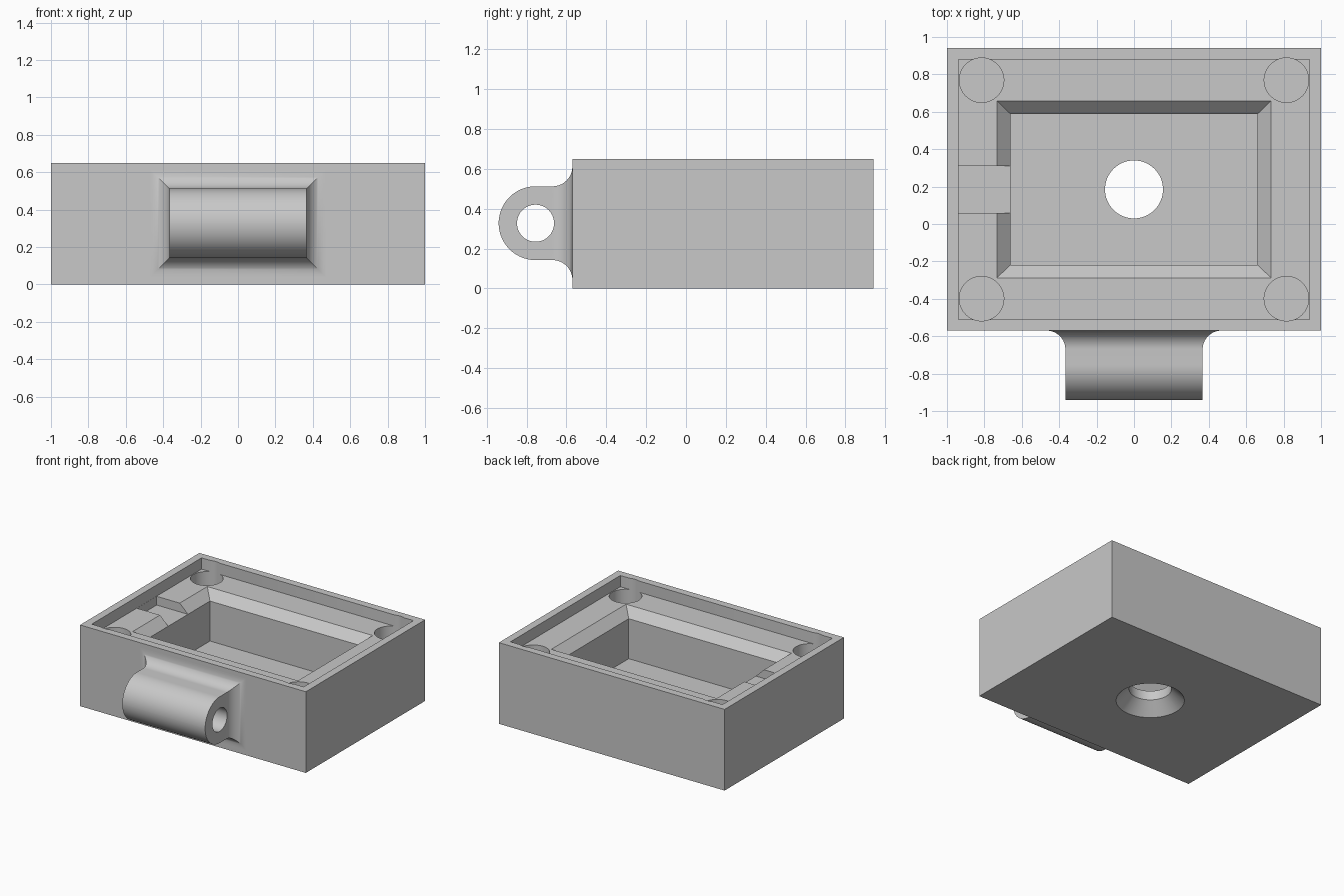
import bpy
import bmesh
from math import sin, cos, pi, sqrt, radians
from mathutils import Matrix, Vector

if "Cube" in bpy.data.objects:
    bpy.data.objects.remove(bpy.data.objects["Cube"], do_unlink=True)

grey = bpy.data.materials.new("light_grey")
grey.use_nodes = True
grey.diffuse_color = (0.58, 0.58, 0.58, 1)
grey.node_tree.nodes["Principled BSDF"].inputs["Base Color"].default_value = grey.diffuse_color

HEIGHT, MID_Y = 0.65, 0.185
LEDGE, SILL, FLOOR = 0.56, 0.49, 0.17


def finish(name, bm):
    bmesh.ops.remove_doubles(bm, verts=bm.verts, dist=0.0001)
    bmesh.ops.recalc_face_normals(bm, faces=bm.faces)
    mesh = bpy.data.meshes.new(name)
    bm.to_mesh(mesh)
    bm.free()
    mesh.materials.append(grey)
    obj = bpy.data.objects.new(name, mesh)
    bpy.context.collection.objects.link(obj)
    return obj


def loft(name, sections):
    """Bridge a list of closed sections (lists of points) and cap both ends."""
    bm = bmesh.new()
    rings = [[bm.verts.new(p) for p in s] for s in sections]
    n = len(rings[0])
    for a, b in zip(rings, rings[1:]):
        for i in range(n):
            j = (i + 1) % n
            bm.faces.new((a[i], a[j], b[j], b[i]))
    bm.faces.new(rings[0])
    bm.faces.new(rings[-1])
    return finish(name, bm)


def rect(hx, hy, z, cx=0, cy=MID_Y):
    return [Vector((cx + sx * hx, cy + sy * hy, z))
            for sx, sy in ((-1, -1), (1, -1), (1, 1), (-1, 1))]


def circle(r, z, cx=0, cy=MID_Y, n=64):
    return [Vector((cx + r * cos(2 * pi * i / n), cy + r * sin(2 * pi * i / n), z))
            for i in range(n)]


def cut(target, cutter):
    mod = target.modifiers.new("cut", "BOOLEAN")
    mod.operation, mod.solver, mod.object = "DIFFERENCE", "EXACT", cutter
    bpy.context.view_layer.update()
    with bpy.context.temp_override(object=target, active_object=target):
        bpy.ops.object.modifier_apply(modifier=mod.name)
    bpy.data.objects.remove(cutter, do_unlink=True)


# Housing block
housing = loft("housing", [rect(1, 0.755, 0), rect(1, 0.755, HEIGHT)])

# Stepped pocket: lid recess, chamfered rim, deep cavity
cut(housing, loft("pocket_cutter", [
    rect(0.66, 0.403, FLOOR), rect(0.66, 0.403, SILL), rect(0.733, 0.473, LEDGE),
    rect(0.939, 0.695, LEDGE), rect(0.939, 0.695, HEIGHT + 0.1)]))

# Cable channel through the ledge on the right side
cut(housing, loft("channel_cutter", [
    rect(0.16, 0.125, z, -0.778, MID_Y) for z in (SILL, HEIGHT - 0.03)]))

# Corner sockets
for sx in (-1, 1):
    for sy in (-1, 1):
        cut(housing, loft("socket_cutter", [
            circle(0.119, z, sx * 0.815, MID_Y + sy * 0.584) for z in (0.3, HEIGHT + 0.1)]))

# Countersunk hole in the floor
cut(housing, loft("countersink_cutter", [
    circle(0.26, -0.01), circle(0.155, 0.095), circle(0.155, FLOOR + 0.1)]))

# Hinge lug: rounded nose, straight neck and flared root, as sections along y
LUG_Y, LUG_Z, LUG_R, LUG_W, FLARE, FRONT = -0.755, 0.327, 0.185, 0.367, 0.1, -0.57


def lug_section(y, hw, hh):
    return [Vector((p.x, y, LUG_Z + p.y)) for p in rect(hw, hh, 0, 0, 0)]


sections = []
for i in range(25):
    a = pi / 2 * i / 24
    sections.append(lug_section(LUG_Y - LUG_R * cos(a), LUG_W, LUG_R * sin(a)))
for i in range(17):
    a = pi / 2 * i / 16
    grow = FLARE * (1 - cos(a))
    sections.append(lug_section(FRONT - FLARE * (1 - sin(a)), LUG_W + grow, LUG_R + grow))
sections.append([p + Vector((0, 0.02, 0)) for p in sections[-1]])

bm_sections = sections[1:]
nose = sections[0]
lug = loft("hinge_lug", [lug_section(nose[0].y, LUG_W, 0.002)] + bm_sections)

# Pin hole along x
pin = loft("pin_cutter", [circle(0.093, z, 0, 0) for z in (-1, 1)])
pin.data.transform(Matrix.Translation((0, LUG_Y, LUG_Z)) @ Matrix.Rotation(pi / 2, 4, "Y"))
cut(lug, pin)

# Smooth the curved faces, keep the edges crisp
bpy.ops.object.select_all(action="DESELECT")
for obj in (housing, lug):
    obj.select_set(True)
bpy.context.view_layer.objects.active = housing
bpy.ops.object.shade_smooth_by_angle(angle=radians(30))
